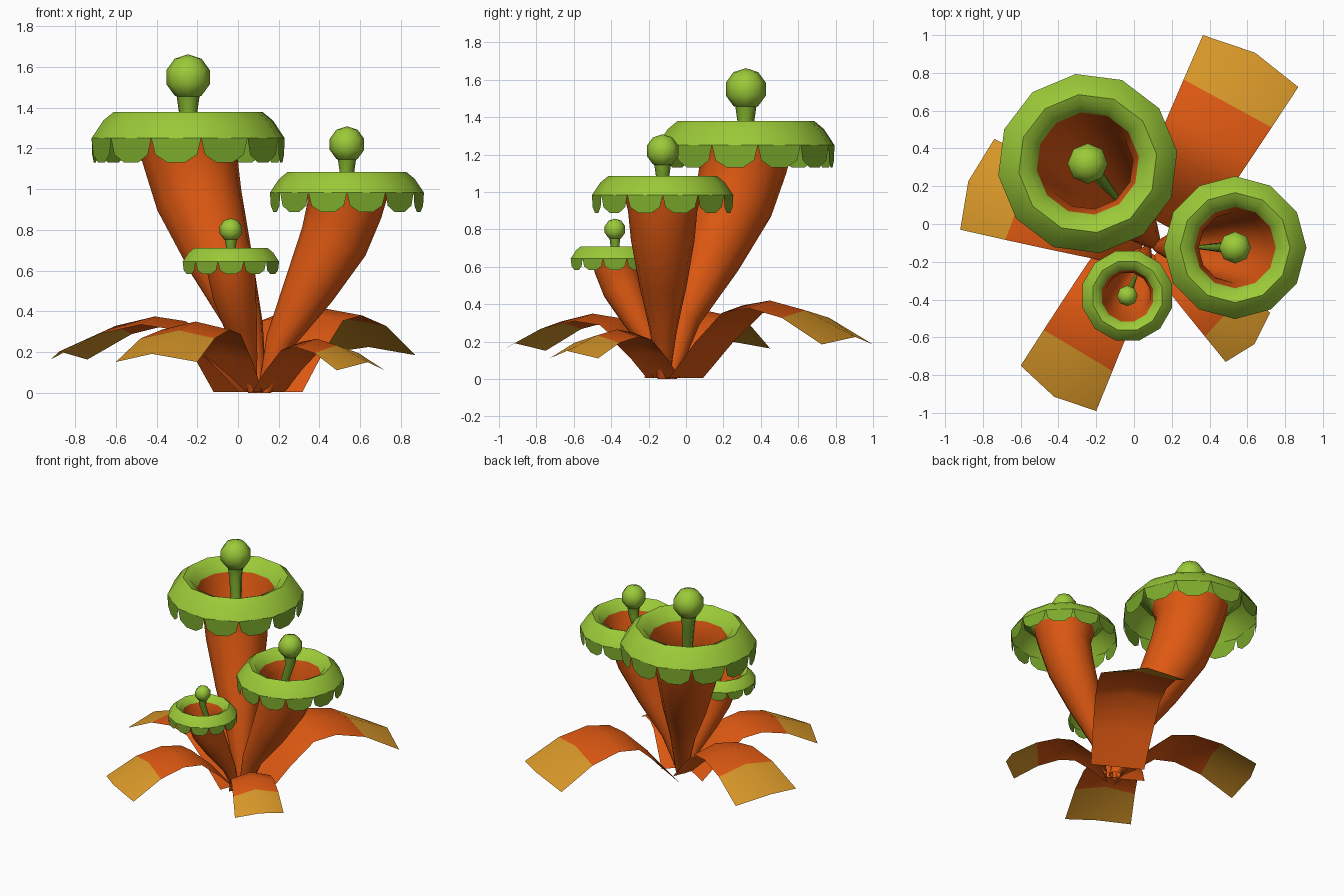
import bpy, bmesh, math
from mathutils import Vector

if "Cube" in bpy.data.objects:
    bpy.data.objects.remove(bpy.data.objects["Cube"])


def material(name, rgb):
    m = bpy.data.materials.new(name)
    m.diffuse_color = (*rgb, 1)
    m.use_nodes = True
    m.node_tree.nodes["Principled BSDF"].inputs["Base Color"].default_value = m.diffuse_color
    return m


ORANGE = material("orange", (0.74, 0.10, 0.006))
YELLOW = material("golden yellow", (0.71, 0.32, 0.022))
GREEN = material("leaf green", (0.33, 0.59, 0.04))
DARK = material("shaded green", (0.20, 0.40, 0.025))


def finish(bm, name, mats, angle=50):
    bmesh.ops.recalc_face_normals(bm, faces=bm.faces)
    me = bpy.data.meshes.new(name)
    bm.to_mesh(me)
    bm.free()
    ob = bpy.data.objects.new(name, me)
    bpy.context.collection.objects.link(ob)
    for m in mats:
        me.materials.append(m)
    bpy.ops.object.select_all(action='DESELECT')
    ob.select_set(True)
    bpy.context.view_layer.objects.active = ob
    bpy.ops.object.shade_smooth_by_angle(angle=math.radians(angle))
    return ob


def ring(bm, c, r, n, phase=0.0, axis=Vector((0, 0, 1))):
    q = Vector((0, 0, 1)).rotation_difference(axis)
    return [bm.verts.new(Vector(c) + q @ Vector((r * math.cos(phase + math.tau * i / n),
                                                 r * math.sin(phase + math.tau * i / n), 0)))
            for i in range(n)]


def bridge(bm, rings):
    for a, b in zip(rings, rings[1:]):
        n = len(a)
        for i in range(n):
            j = (i + 1) % n
            bm.faces.new((a[i], a[j], b[j], b[i]))


# height fraction, sideways fraction, radius as a share of the collar radius
TUBE = [(0, 0, .085), (.25, .19, .19), (.5, .54, .34), (.73, .84, .45),
        (.885, .97, .49), (1, 1, .57)]


def trumpet(size, base, top, R, bulb_z, phase):
    """One bent trumpet with a scalloped collar and a bulb on a stalk."""
    bx, by = base
    tx, ty, tz = top                      # tz is the top of the collar
    lip = tz - .18 * R
    path = [Vector((bx + (tx - bx) * s, by + (ty - by) * s, lip * h)) for h, s, _ in TUBE]

    # open tube
    bm = bmesh.new()
    rings = []
    for k, p in enumerate(path):
        t = path[min(k + 1, len(path) - 1)] - path[max(k - 1, 0)]
        if k in (0, len(path) - 1):
            t = Vector((0, 0, 1))
        rings.append(ring(bm, p, TUBE[k][2] * R, 12, phase, t.normalized()))
    bridge(bm, rings)
    finish(bm, size + "_trumpet_tube", [ORANGE])

    # collar
    edge = tz - .27 * R
    bm = bmesh.new()
    bridge(bm, [ring(bm, (tx, ty, z), r * R, 12, phase) for r, z in
                ((.57, lip), (.66, tz - .05 * R), (.77, tz), (.88, tz - .09 * R), (1, edge))])
    finish(bm, size + "_collar", [GREEN])

    # hanging scallops, one per collar side
    bm = bmesh.new()
    for i in range(12):
        a, b = (Vector((tx + R * math.cos(t), ty + R * math.sin(t), edge))
                for t in (phase + math.tau * i / 12, phase + math.tau * (i + 1) / 12))
        pts = [a.lerp(b, u) - Vector((0, 0, d * R)) for u, d in
               ((0, 0), (.08, .17), (.32, .25), (.68, .25), (.92, .17), (1, 0))]
        bm.faces.new([bm.verts.new(p) for p in pts])
    finish(bm, size + "_scallops", [DARK])

    # stalk running down the tube axis
    bm = bmesh.new()
    low = path[2]
    bridge(bm, [ring(bm, low, .03 * R, 8), ring(bm, (tx, ty, tz), .095 * R, 8),
                ring(bm, (tx, ty, bulb_z - .18 * R), .12 * R, 8)])
    finish(bm, size + "_stalk", [DARK])

    # bulb
    bm = bmesh.new()
    bmesh.ops.create_uvsphere(bm, u_segments=8, v_segments=5, radius=.235 * R)
    bmesh.ops.translate(bm, verts=bm.verts, vec=(tx, ty, bulb_z))
    finish(bm, size + "_bulb", [GREEN], 60)


trumpet("large", (.10, -.09), (-.245, .32, 1.38), .478, 1.55, math.radians(7.7))
trumpet("medium", (.13, -.12), (.535, -.125, 1.085), .378, 1.22, math.radians(0))
trumpet("small", (.07, -.13), (-.035, -.38, .71), .245, .80, math.radians(15))

# length fraction, height fraction of a leaf
ARCH = [(0, 0), (.17, .5), (.35, .93), (.52, 1), (.74, .86), (1, .48)]


def leaf(name, base, left, right, base_width, peak):
    """Arched leaf with a raised middle crease and a golden tip."""
    b, l, r = (Vector((*p, 0)) for p in (base, left, right))
    along = (l + r) / 2 - b
    side = (r - l).normalized()
    bm = bmesh.new()
    rows = []
    for f, h in ARCH:
        w = base_width + ((r - l).length - base_width) * f ** .85
        c = b + along * f + Vector((0, 0, h * peak + .005))
        mid = c + Vector((0, 0, .04 * min(1, f * 4)))
        if f == 1:
            mid += along.normalized() * .05
        rows.append([bm.verts.new(p) for p in (c - side * w / 2, mid, c + side * w / 2)])
    for k, (p, q) in enumerate(zip(rows, rows[1:])):
        for i in (0, 1):
            face = bm.faces.new((p[i], p[i + 1], q[i + 1], q[i]))
            face.material_index = 1 if k == len(rows) - 2 else 0
    bmesh.ops.recalc_face_normals(bm, faces=bm.faces)
    finish(bm, name, [ORANGE, YELLOW])


leaf("back_right_leaf", (.15, 0), (.365, 1.0), (.87, .725), .38, .375)
leaf("left_leaf", (.05, -.10), (-.92, -.03), (-.74, .45), .26, .33)
leaf("front_left_leaf", (0, -.10), (-.20, -.99), (-.60, -.75), .28, .305)
leaf("front_right_leaf", (.15, -.12), (.72, -.47), (.485, -.73), .24, .22)
